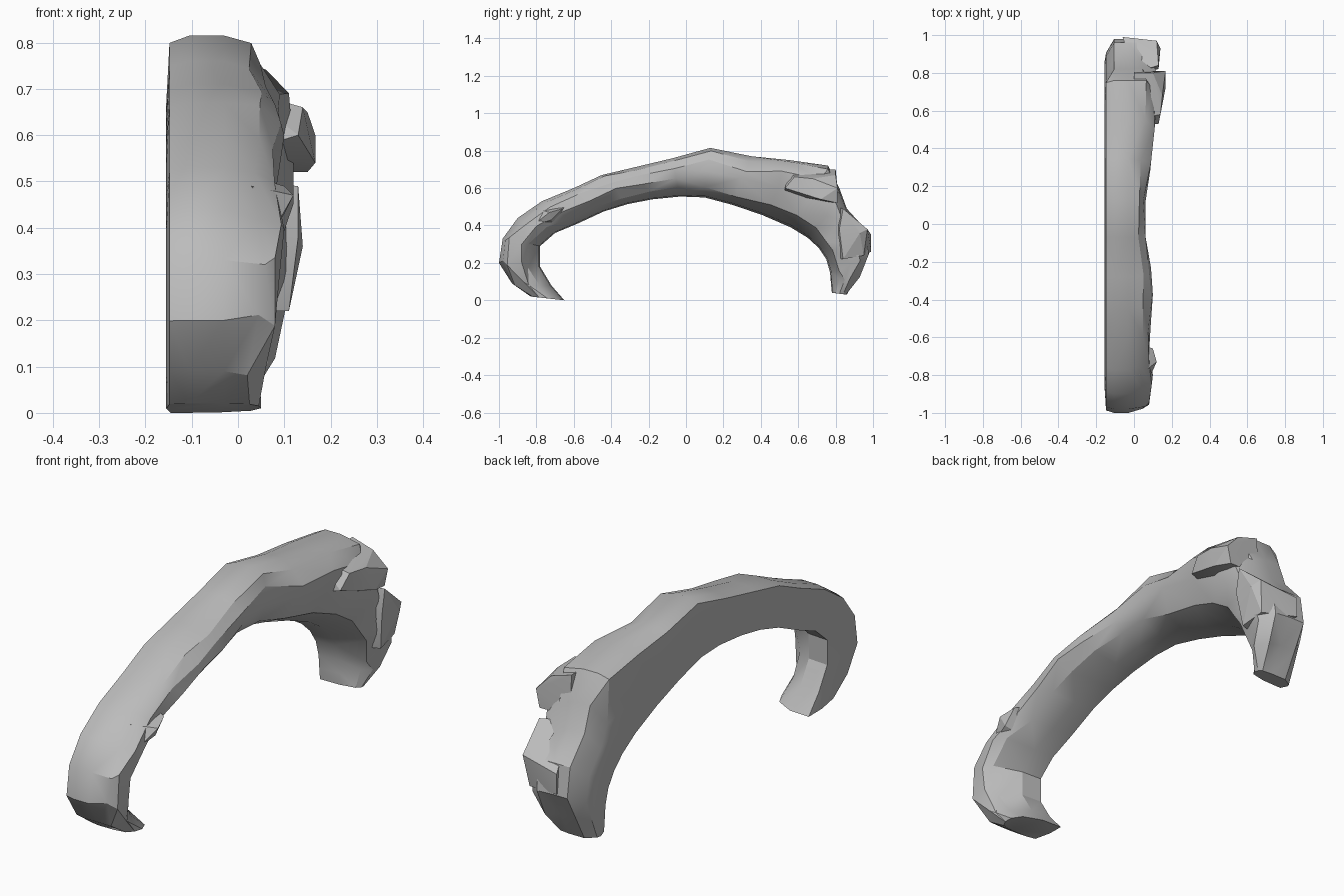
import bpy, bmesh, random
from mathutils import Vector

random.seed(4)
cube = bpy.data.objects.get("Cube")
if cube:
    bpy.data.objects.remove(cube)

stone = bpy.data.materials.new("grey stone")
stone.use_nodes = True
GREY = (0.5, 0.5, 0.5, 1)
stone.diffuse_color = GREY
stone.node_tree.nodes["Principled BSDF"].inputs["Base Color"].default_value = GREY


def finish(name, bm, angle):
    """Turn a bmesh into a stone object with creased shading."""
    bmesh.ops.recalc_face_normals(bm, faces=bm.faces)
    mesh = bpy.data.meshes.new(name)
    bm.to_mesh(mesh)
    bm.free()
    obj = bpy.data.objects.new(name, mesh)
    bpy.context.collection.objects.link(obj)
    mesh.materials.append(stone)
    bpy.ops.object.select_all(action='DESELECT')
    obj.select_set(True)
    bpy.context.view_layer.objects.active = obj
    bpy.ops.object.shade_smooth_by_angle(angle=angle)
    return obj


# Stations along the arch: outer y, z, inner y, z, reach of the rough side
stations = [
    (-.83, .02, -.65, .00, .05), (-.93, .09, -.72, .08, .06),
    (-1.0, .20, -.78, .18, .08), (-.98, .33, -.78, .29, .09),
    (-.90, .44, -.70, .36, .10), (-.77, .53, -.58, .41, .08),
    (-.60, .60, -.44, .475, .09), (-.45, .67, -.31, .515, .10),
    (-.28, .71, -.18, .54, .09), (-.07, .76, -.03, .555, .06),
    (.13, .815, .10, .55, .06), (.35, .77, .25, .51, .09),
    (.55, .75, .41, .455, .11), (.76, .72, .56, .39, .12),
    (.82, .60, .65, .335, .12), (.86, .49, .71, .28, .11),
    (.96, .38, .75, .22, .12), (.98, .25, .77, .15, .10),
    (.92, .14, .775, .09, .08), (.86, .03, .78, .04, .03),
]
# Section: share of the reach (None = fixed x), fixed x, depth outer to inner
section = [
    (None, -.105, 0), (None, -.148, .06), (None, -.155, .55), (None, -.145, 1),
    (None, -.05, .97), (.55, 0, .77), (1, 0, .5), (.9, 0, .25),
    (.5, 0, .06), (None, -.03, 0),
]

# Main arch: flat on one side, rough on the other
bm = bmesh.new()
rings = []
for i, (yo, zo, yi, zi, reach) in enumerate(stations):
    outer, inner = Vector((0, yo, zo)), Vector((0, yi, zi))
    ragged = .018 if yo < -.8 or yo > .3 else .007
    ring = []
    for share, x, depth in section:
        # The flat side stops short of the craggy back foot
        if yo > .78 and x == -.148:
            depth = .35
        p = outer.lerp(inner, depth)
        p.x = x if share is None else share * reach
        if share is not None and 0 < i < len(stations) - 1:
            p += Vector(random.uniform(-ragged, ragged) for _ in range(3))
            p.x = min(p.x, reach)
        ring.append(bm.verts.new(p))
    rings.append(ring)
n = len(section)
for a, b in zip(rings, rings[1:]):
    for k in range(n):
        m = (k + 1) % n
        bm.faces.new((a[k], a[m], b[m], b[k]))
bm.faces.new(rings[0])
bm.faces.new(rings[-1])
bmesh.ops.triangulate(bm, faces=bm.faces)
finish("rock_arch", bm, .5)


def boulder(name, points):
    """Angular rock wrapped around a few corner points."""
    bm = bmesh.new()
    for p in points:
        bm.verts.new(p)
    res = bmesh.ops.convex_hull(bm, input=bm.verts)
    loose = [v for v in bm.verts if not v.link_faces]
    bmesh.ops.delete(bm, geom=loose, context='VERTS')
    finish(name, bm, .3)


# Jutting block on the back shoulder
boulder("shoulder_block", [
    (.167, .81, .60), (.167, .72, .54), (.15, .81, .52), (.13, .53, .60),
    (.14, .58, .66), (.10, .80, .67), (.15, .68, .65), (.0, .52, .56),
    (.0, .81, .52), (.0, .55, .70), (.0, .80, .70)])
# Crag under the shoulder
boulder("back_crag", [
    (.13, .84, .49), (.14, .93, .36), (.12, .97, .38), (.13, .82, .38),
    (.11, .84, .22), (.10, .95, .24), (-.06, .99, .35), (-.06, .99, .26),
    (.0, .80, .50), (.0, .80, .22)])
# Ledge on the front foot
boulder("front_ledge", [
    (.12, -.73, .47), (.10, -.66, .49), (.03, -.80, .49), (.10, -.72, .43),
    (.0, -.62, .52), (.02, -.70, .40), (.08, -.82, .40)])
